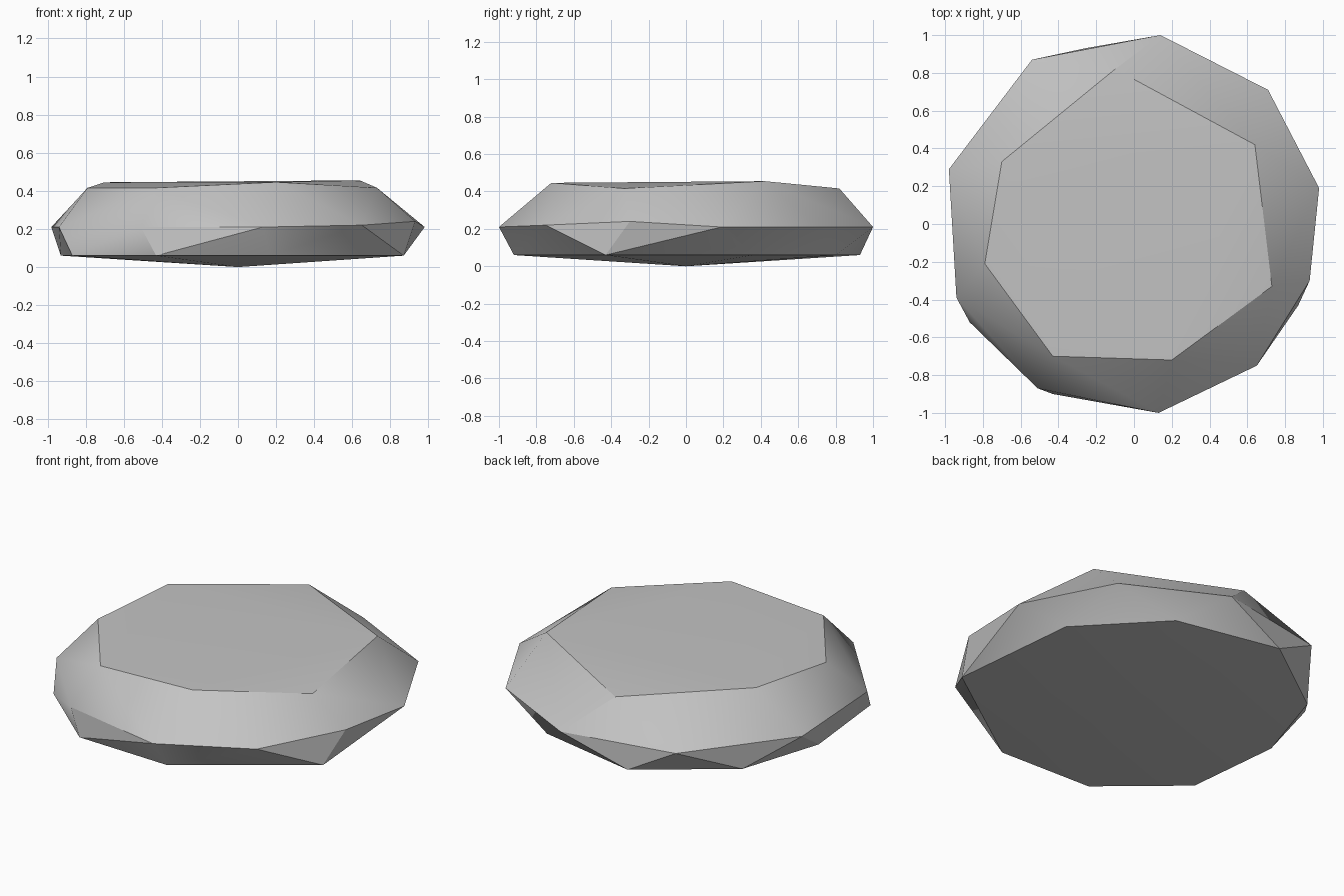
import bpy
import bmesh
import math

# Remove the default cube
cube = bpy.data.objects.get("Cube")
if cube:
    bpy.data.objects.remove(cube, do_unlink=True)


def make_material(name, color):
    material = bpy.data.materials.new(name)
    material.use_nodes = True
    material.diffuse_color = color
    shader = next(n for n in material.node_tree.nodes if n.type == 'BSDF_PRINCIPLED')
    shader.inputs["Base Color"].default_value = color
    shader.inputs["Roughness"].default_value = 0.8
    return material


def add_ring(bm, outline, height, raised=()):
    """Add an outline of corners; raised maps a corner index to its own height."""
    raised = dict(raised)
    for index, (x, y) in enumerate(outline):
        bm.verts.new((x, y, raised.get(index, height)))


# Corner outlines of the stone, counter-clockwise from the right
base_outline = [(.87, -.43), (.79, .36), (.37, .8), (-.26, .93), (-.77, .56),
                (-.93, .06), (-.87, -.52), (-.43, -.9), (.17, -.92)]
girdle_outline = [(.93, -.3), (.98, .19), (.71, .71), (.14, 1), (-.54, .87),
                  (-.98, .29), (-.94, -.39), (-.51, -.87), (.13, -1), (.65, -.75)]
crown_outline = [(.73, -.33), (.64, .42), (-.1, .82), (-.7, .33),
                 (-.79, -.21), (-.43, -.7), (.2, -.72)]

# Stone body: the faceted skin wrapped around the three outlines and the foot point
bm = bmesh.new()
bm.verts.new((0, 0, 0))
add_ring(bm, base_outline, .06)
add_ring(bm, girdle_outline, .21, raised=[(0, .24), (9, .22)])
add_ring(bm, crown_outline, .416, raised=[(1, .455), (3, .445), (6, .446)])
hull = bmesh.ops.convex_hull(bm, input=bm.verts[:])
loose = [v for v in bm.verts if not v.link_faces]
bmesh.ops.delete(bm, geom=loose, context='VERTS')
bmesh.ops.recalc_face_normals(bm, faces=bm.faces[:])

mesh = bpy.data.meshes.new("flat_stone")
bm.to_mesh(mesh)
bm.free()
mesh.materials.append(make_material("stone grey", (.55, .55, .55, 1)))

stone = bpy.data.objects.new("flat_stone", mesh)
bpy.context.collection.objects.link(stone)

# Soft shading that keeps the strong creases
bpy.ops.object.select_all(action='DESELECT')
stone.select_set(True)
bpy.context.view_layer.objects.active = stone
bpy.ops.object.shade_smooth_by_angle(angle=math.radians(30))
